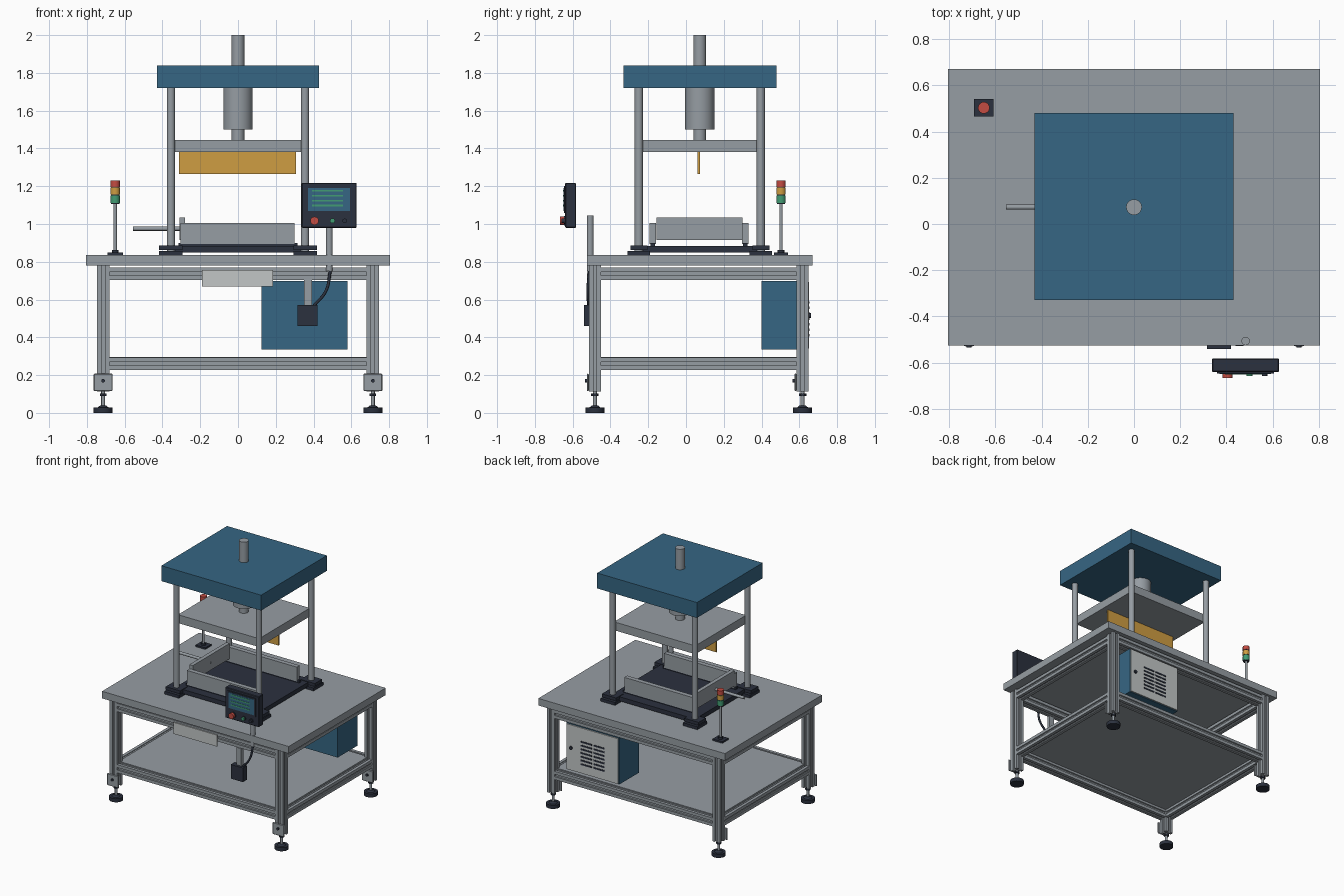
import bpy
import math
from mathutils import Matrix, Vector

if "Cube" in bpy.data.objects:
    bpy.data.objects.remove(bpy.data.objects["Cube"])


def mat(name, r, g, b):
    m = bpy.data.materials.new(name)
    lin = [((c / 255 + 0.055) / 1.055) ** 2.4 for c in (r, g, b)]
    m.diffuse_color = (*lin, 1)
    m.use_nodes = True
    m.node_tree.nodes["Principled BSDF"].inputs["Base Color"].default_value = m.diffuse_color
    return m


GREY = mat("aluminium grey", 150, 157, 163)
LIGHT = mat("light grey", 194, 198, 198)
BLUE = mat("steel blue", 54, 102, 131)
DARK = mat("charcoal", 43, 49, 62)
AMBER = mat("amber", 207, 157, 66)
RED = mat("red", 196, 76, 66)
GREEN = mat("green", 66, 156, 116)


def mesh_obj(name, verts, faces, material):
    me = bpy.data.meshes.new(name)
    me.from_pydata(verts, [], faces)
    me.materials.append(material)
    ob = bpy.data.objects.new(name, me)
    bpy.context.collection.objects.link(ob)
    return ob


def box(name, x, y, z, material, bevel=0):
    """Box from (min, max) pairs."""
    v = [(a, b, c) for a in x for b in y for c in z]
    f = [(0, 1, 3, 2), (4, 6, 7, 5), (0, 4, 5, 1), (2, 3, 7, 6), (0, 2, 6, 4), (1, 5, 7, 3)]
    ob = mesh_obj(name, v, f, material)
    if bevel:
        m = ob.modifiers.new("bevel", "BEVEL")
        m.width, m.segments = bevel, 1
    return ob


def cyl(name, start, end, r, material, sides=24, r2=None):
    """Cylinder or cone between two points."""
    a, b = Vector(start), Vector(end)
    d = b - a
    bpy.ops.mesh.primitive_cone_add(vertices=sides, radius1=r, radius2=r if r2 is None else r2,
                                    depth=d.length, location=(a + b) / 2,
                                    rotation=d.to_track_quat("Z", "Y").to_euler())
    ob = bpy.context.object
    ob.name = name
    ob.data.materials.append(material)
    bpy.ops.object.shade_smooth_by_angle(angle=math.radians(35))
    return ob


def extrusion(name, start, end):
    """Square slotted aluminium profile between two points."""
    h, s, d = 0.0325, 0.009, 0.014
    side = [(-h, -h), (-s, -h), (-s, -h + d / 3), (-2 * s, -h + d / 3), (-s, -h + d),
            (s, -h + d), (2 * s, -h + d / 3), (s, -h + d / 3), (s, -h)]
    pts = []
    for k in range(4):
        rot = Matrix.Rotation(k * math.pi / 2, 2)
        pts += [rot @ Vector(p) for p in side]
    a, b = Vector(start), Vector(end)
    length, n = (b - a).length, len(pts)
    verts = [(p.x, p.y, z) for z in (0, length) for p in pts]
    faces = [(i, (i + 1) % n, n + (i + 1) % n, n + i) for i in range(n)]
    faces += [tuple(reversed(range(n))), tuple(range(n, 2 * n))]
    ob = mesh_obj(name, verts, faces, GREY)
    ob.location = a
    ob.rotation_euler = (b - a).to_track_quat("Z", "Y").to_euler()


# Table frame
LX, LY = 0.714, (-0.482, 0.617)
box("table_top", (-0.805, 0.805), (-0.525, 0.67), (0.78, 0.835), GREY)
for x in (-LX, LX):
    for y in LY:
        extrusion("table_leg", (x, y, 0.112), (x, y, 0.78))
        cyl("foot_pad", (x, y, 0), (x, y, 0.028), 0.05, DARK)
        cyl("foot_hub", (x, y, 0.028), (x, y, 0.04), 0.03, DARK, r2=0.015)
        cyl("foot_stem", (x, y, 0.035), (x, y, 0.115), 0.01, GREY, 16)
        cyl("foot_nut", (x, y, 0.09), (x, y, 0.102), 0.02, DARK, 6)
        box("foot_bracket", (x - 0.05, x + 0.05), (y - 0.043, y - 0.0325), (0.115, 0.208), GREY, 0.004)
        cyl("bracket_bolt", (x, y - 0.053, 0.17), (x, y - 0.043, 0.17), 0.01, DARK, 12)
for z in (0.737, 0.26):
    for y in LY:
        extrusion("long_rail", (-LX + 0.0325, y, z), (LX - 0.0325, y, z))
    for x in (-LX, LX):
        extrusion("side_rail", (x, LY[0] + 0.0325, z), (x, LY[1] - 0.0325, z))
box("lower_shelf", (-0.7, 0.7), (-0.47, 0.605), (0.287, 0.297), GREY)
box("front_tray_plate", (-0.19, 0.185), (-0.524, -0.516), (0.668, 0.757), LIGHT)

# Electrical cabinet at the back
box("cabinet", (0.125, 0.58), (0.40, 0.643), (0.335, 0.698), BLUE)
box("cabinet_door", (0.13, 0.575), (0.643, 0.652), (0.34, 0.693), LIGHT)
cyl("door_lock", (0.535, 0.652, 0.515), (0.535, 0.661, 0.515), 0.013, DARK, 16)
for row in range(7):
    z = 0.405 + row * 0.029
    for x in (0.245, 0.355):
        box("vent_slot", (x, x + 0.095), (0.65, 0.655), (z, z + 0.012), DARK)

# Junction box with cable to the control panel post
box("junction_bracket", (0.35, 0.392), (-0.52, -0.495), (0.56, 0.705), GREY)
box("junction_box", (0.316, 0.42), (-0.54, -0.49), (0.46, 0.57), DARK)
curve = bpy.data.curves.new("cable", "CURVE")
curve.dimensions = "3D"
curve.bevel_depth = 0.008
curve.bevel_resolution = 2
sp = curve.splines.new("BEZIER")
path = [(0.40, -0.515, 0.565), (0.465, -0.52, 0.645), (0.49, -0.51, 0.76)]
sp.bezier_points.add(len(path) - 1)
for bp, co in zip(sp.bezier_points, path):
    bp.co = co
    bp.handle_left_type = bp.handle_right_type = "AUTO"
curve.materials.append(DARK)
bpy.context.collection.objects.link(bpy.data.objects.new("cable", curve))

# Control panel
cyl("panel_post", (0.483, -0.507, 0.75), (0.483, -0.507, 1.045), 0.018, GREY)
box("control_panel", (0.337, 0.628), (-0.64, -0.582), (0.98, 1.218), DARK, 0.004)
box("screen_bezel", (0.36, 0.605), (-0.646, -0.64), (1.057, 1.2), DARK)
box("screen", (0.371, 0.592), (-0.649, -0.646), (1.068, 1.19), BLUE)
for i, right in enumerate((0.555, 0.555, 0.555, 0.555)):
    z = 1.093 + i * 0.026
    box("screen_line", (0.393, right), (-0.651, -0.649), (z, z + 0.009), GREEN)
for name, x, r, y, m in (("stop_button", 0.405, 0.022, -0.666, RED),
                         ("start_button", 0.5, 0.013, -0.658, GREEN),
                         ("mode_button", 0.565, 0.012, -0.658, DARK)):
    cyl(name + "_collar", (x, -0.64, 1.017), (x, -0.647, 1.017), r + 0.003, DARK, 20)
    cyl(name, (x, -0.64, 1.017), (x, y, 1.017), r, m, 20)

# Signal tower
TX, TY = -0.65, 0.503
box("tower_base", (TX - 0.042, TX + 0.042), (TY - 0.038, TY + 0.038), (0.835, 0.848), DARK)
cyl("tower_collar", (TX, TY, 0.848), (TX, TY, 0.862), 0.018, DARK, 16)
cyl("tower_post", (TX, TY, 0.848), (TX, TY, 1.11), 0.009, GREY, 16)
for name, z0, z1, m in (("green_lamp", 1.112, 1.152, GREEN), ("amber_lamp", 1.157, 1.192, AMBER),
                        ("red_lamp", 1.197, 1.23, RED)):
    cyl(name, (TX, TY, z0), (TX, TY, z1), 0.025, m)
    cyl(name + "_ring", (TX, TY, z0 - 0.006), (TX, TY, z0), 0.022, DARK)

# Press frame
CY = 0.073
box("press_base", (-0.36, 0.36), (CY - 0.33, CY + 0.33), (0.85, 0.883), DARK)
for sx in (-1, 1):
    for sy in (-1, 1):
        x, y = sx * 0.355, CY + sy * 0.323
        box("column_pad", (x - 0.062, x + 0.062), (y - 0.06, y + 0.06), (0.835, 0.858), DARK)
        box("column_flange", (x - 0.062, x + 0.062), (y - 0.045, y + 0.045), (0.863, 0.887), DARK)
        cyl("column", (x, y, 0.855), (x, y, 1.725), 0.022, GREY)
box("top_plate", (-0.43, 0.43), (-0.33, 0.48), (1.72, 1.84), BLUE)
cyl("ram_rod", (0, CY, 1.44), (0, CY, 2.0), 0.034, GREY, 32)
cyl("ram_cylinder", (0, CY, 1.5), (0, CY, 1.72), 0.078, GREY, 32)
box("moving_plate", (-0.35, 0.35), (CY - 0.313, CY + 0.313), (1.38, 1.445), GREY)
box("press_blade", (-0.312, 0.308), (CY - 0.012, CY), (1.265, 1.38), AMBER)

# Work fixture: two long walls, one end stop, push rod
for sy in (-1, 1):
    y = CY - 0.004 + sy * 0.245
    box("fixture_wall", (-0.305, 0.3), (y - 0.018, y + 0.018), (0.893, 1.005), GREY)
    box("wall_foot", (-0.315, 0.315), (y - 0.012, y + 0.012), (0.88, 0.9), DARK)
box("end_stop", (-0.31, -0.28), (CY - 0.23, CY + 0.225), (0.915, 1.035), GREY)
cyl("push_rod", (-0.555, CY, 0.975), (-0.278, CY, 0.975), 0.011, GREY, 16)
